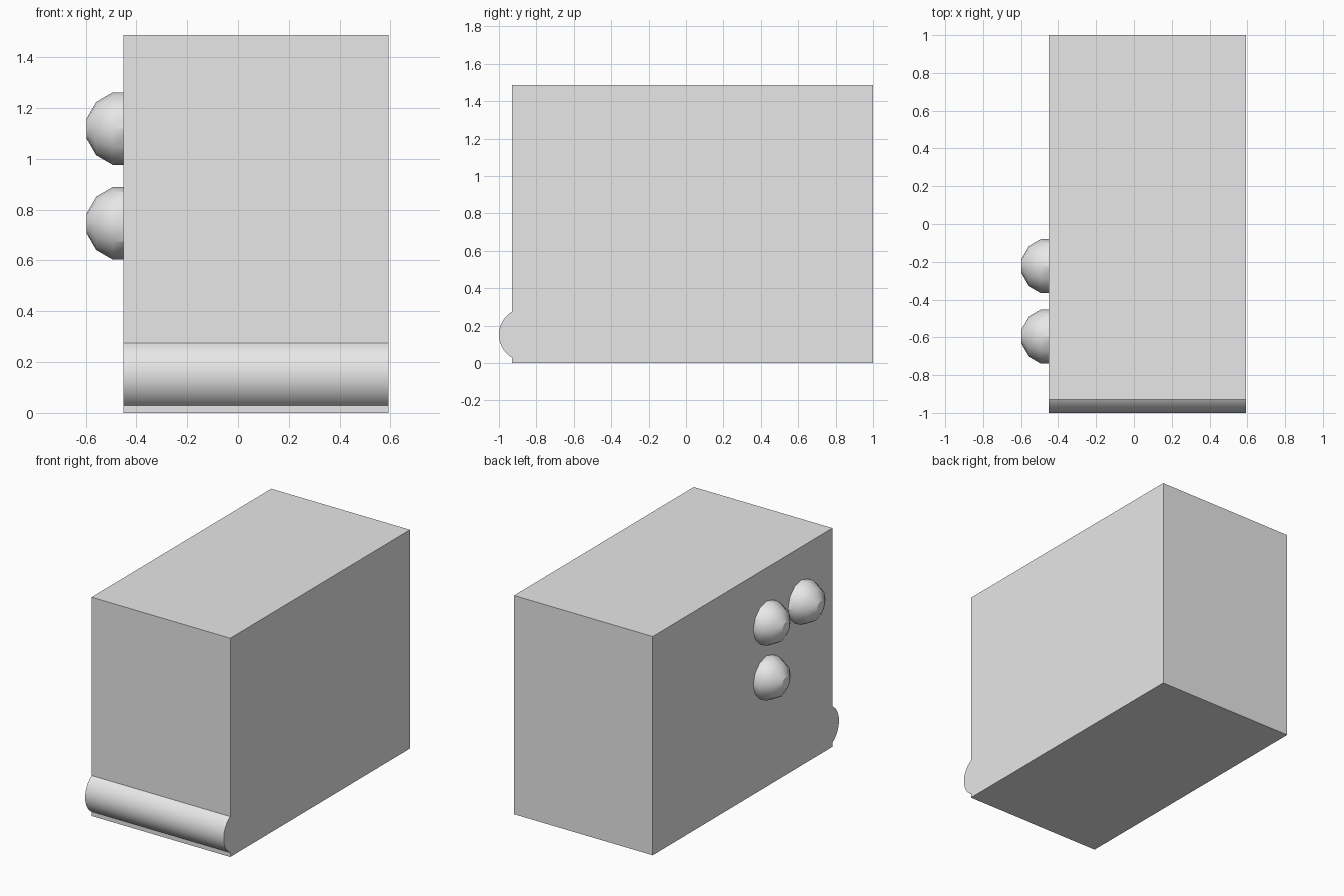
import bpy
import bmesh
from math import cos, sin, pi, radians
from mathutils import Matrix

cube = bpy.data.objects.get("Cube")
if cube:
    bpy.data.objects.remove(cube, do_unlink=True)

# One plain grey for every part
GREY = (0.8, 0.8, 0.8, 1)
grey = bpy.data.materials.new("plain grey")
grey.use_nodes = True
grey.diffuse_color = GREY
grey.node_tree.nodes["Principled BSDF"].inputs["Base Color"].default_value = GREY


def make_object(name, bm, smooth=None):
    bmesh.ops.recalc_face_normals(bm, faces=bm.faces)
    mesh = bpy.data.meshes.new(name)
    bm.to_mesh(mesh)
    bm.free()
    mesh.materials.append(grey)
    obj = bpy.data.objects.new(name, mesh)
    bpy.context.collection.objects.link(obj)
    if smooth:
        bpy.ops.object.select_all(action="DESELECT")
        obj.select_set(True)
        bpy.context.view_layer.objects.active = obj
        bpy.ops.object.shade_smooth_by_angle(angle=radians(smooth))
    return obj


LEFT, RIGHT = 0.593, -0.45
FRONT, BACK, TOP = -0.93, 1.0, 1.487
WIDTH, MID_X = LEFT - RIGHT, (LEFT + RIGHT) / 2

# Main case
bm = bmesh.new()
bmesh.ops.create_cube(bm, size=1)
bmesh.ops.scale(bm, verts=bm.verts, vec=(WIDTH, BACK - FRONT, TOP))
bmesh.ops.translate(bm, verts=bm.verts, vec=(MID_X, (FRONT + BACK) / 2, TOP / 2))
make_object("case", bm)

# Round bar half sunk along the lower front edge
bm = bmesh.new()
bmesh.ops.create_cone(bm, cap_ends=True, segments=64, radius1=0.143, radius2=0.143,
                      depth=WIDTH, matrix=Matrix.Rotation(pi / 2, 4, "Y"))
bmesh.ops.translate(bm, verts=bm.verts, vec=(MID_X, -0.857, 0.152))
make_object("front_bar", bm, smooth=30)


# Low-poly domed knobs on the right side
def knob(name, y, z, radius=0.148, sides=12):
    bm = bmesh.new()
    rings = []
    for lat in (-15, 15, 45, 75):
        out, r = radius * sin(radians(lat)), radius * cos(radians(lat))
        rings.append([bm.verts.new((RIGHT - 0.004 - out,
                                    y + r * cos(2 * pi * i / sides),
                                    z + r * sin(2 * pi * i / sides)))
                      for i in range(sides)])
    for a, b in zip(rings, rings[1:]):
        for i in range(sides):
            j = (i + 1) % sides
            bm.faces.new((a[i], a[j], b[j], b[i]))
    bm.faces.new(rings[0])
    bm.faces.new(rings[-1])
    make_object(name, bm, smooth=30)


FRONT_Y, REAR_Y, HIGH, LOW = -0.596, -0.223, 1.119, 0.746
knob("upper_front_knob", FRONT_Y, HIGH)
knob("upper_rear_knob", REAR_Y, HIGH)
knob("lower_rear_knob", REAR_Y, LOW)
